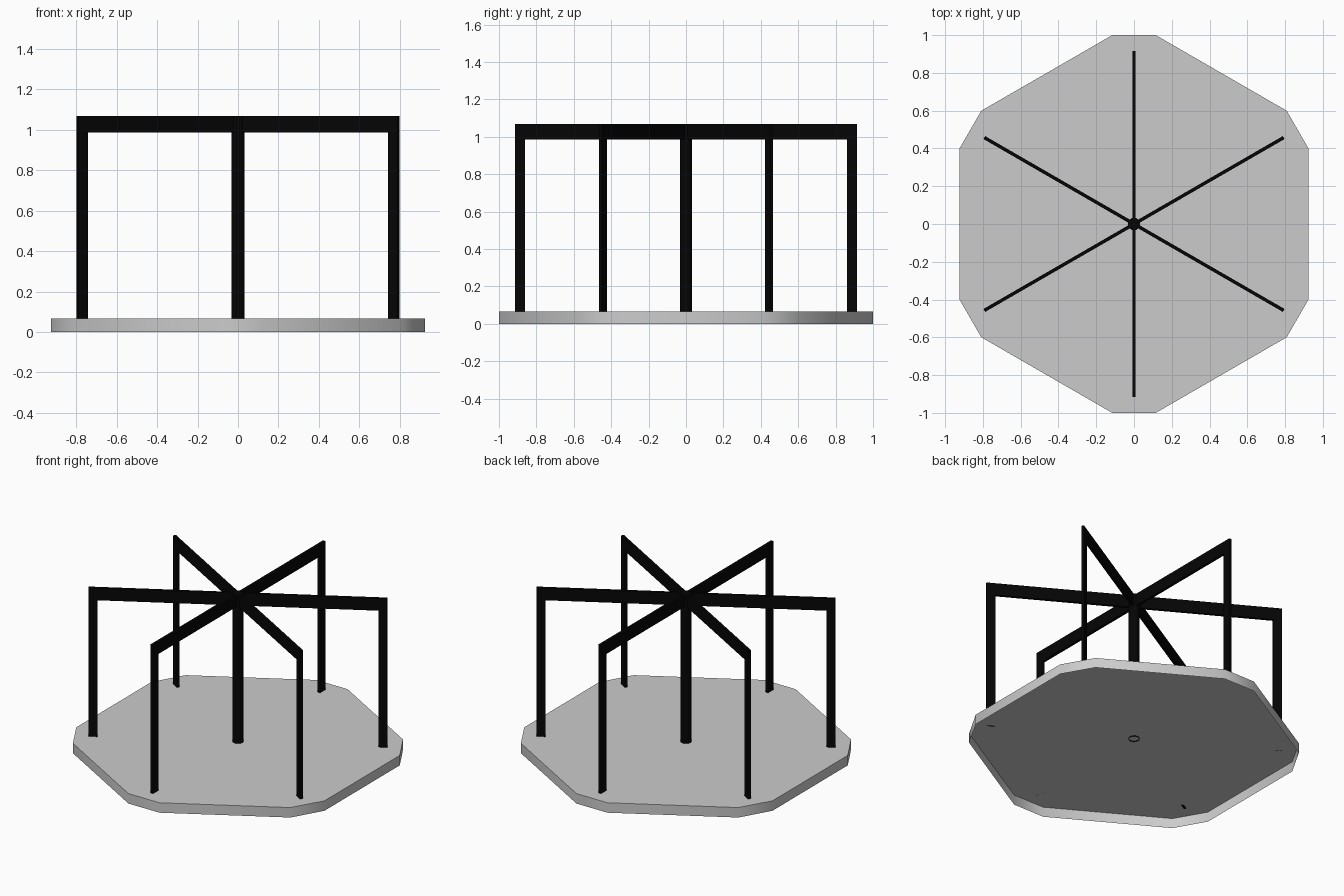
import bpy, bmesh
from math import sin, cos, radians

if "Cube" in bpy.data.objects:
    bpy.data.objects.remove(bpy.data.objects["Cube"])

black = bpy.data.materials.new("black_paint")
black.diffuse_color = (0.0015, 0.0015, 0.0015, 1)
black.use_nodes = True
black.node_tree.nodes["Principled BSDF"].inputs["Base Color"].default_value = black.diffuse_color


def extruded(name, points, vec, mat=None, open_base=False):
    """Prism from an outline and an extrusion vector, optionally open at the base."""
    bm = bmesh.new()
    base = bm.faces.new([bm.verts.new(p) for p in points])
    ext = bmesh.ops.extrude_face_region(bm, geom=[base], use_keep_orig=True)
    bmesh.ops.translate(bm, vec=vec,
                        verts=[v for v in ext["geom"] if isinstance(v, bmesh.types.BMVert)])
    bmesh.ops.recalc_face_normals(bm, faces=bm.faces)
    if open_base:
        low = [f for f in bm.faces if f.normal.z < -0.9]
        bmesh.ops.delete(bm, geom=low, context='FACES_ONLY')
    me = bpy.data.meshes.new(name)
    bm.to_mesh(me)
    bm.free()
    ob = bpy.data.objects.new(name, me)
    bpy.context.collection.objects.link(ob)
    if mat:
        me.materials.append(mat)
    return ob


def ring(radius, angles, z):
    return [(radius * cos(a), radius * sin(a), z) for a in angles]


def smooth(ob, angle):
    bpy.ops.object.select_all(action='DESELECT')
    ob.select_set(True)
    bpy.context.view_layer.objects.active = ob
    bpy.ops.object.shade_smooth_by_angle(angle=radians(angle))


DECK, TOP = 0.067, 1.067

# Platform: hexagonal tray with clipped corners, open underneath
corners = [radians(30 + 60 * i + s) for i in range(6) for s in (-6.56, 6.56)]
platform = extruded("platform", ring(1.0066, corners, 0), (0, 0, DECK), open_base=True)
smooth(platform, 40)

# Central column: tube poking just through the deck
foot = DECK - 0.006
column = extruded("central_column", ring(0.033, [radians(22.5 * i) for i in range(16)], foot),
                  (0, 0, TOP - foot), black, open_base=True)
smooth(column, 40)

# Handrail frames: flat inverted U shapes crossing at the column
OUT, IN, UNDER, T = 0.915, 0.86, 0.985, 0.018
profile = [(-OUT, DECK), (-OUT, TOP), (OUT, TOP), (OUT, DECK),
           (IN, DECK), (IN, UNDER), (-IN, UNDER), (-IN, DECK)]
for i in range(3):
    rail = extruded(f"handrail_frame_{i + 1}", [(x, -T / 2, z) for x, z in profile], (0, T, 0), black)
    rail.rotation_euler.z = radians(30 + 60 * i)
